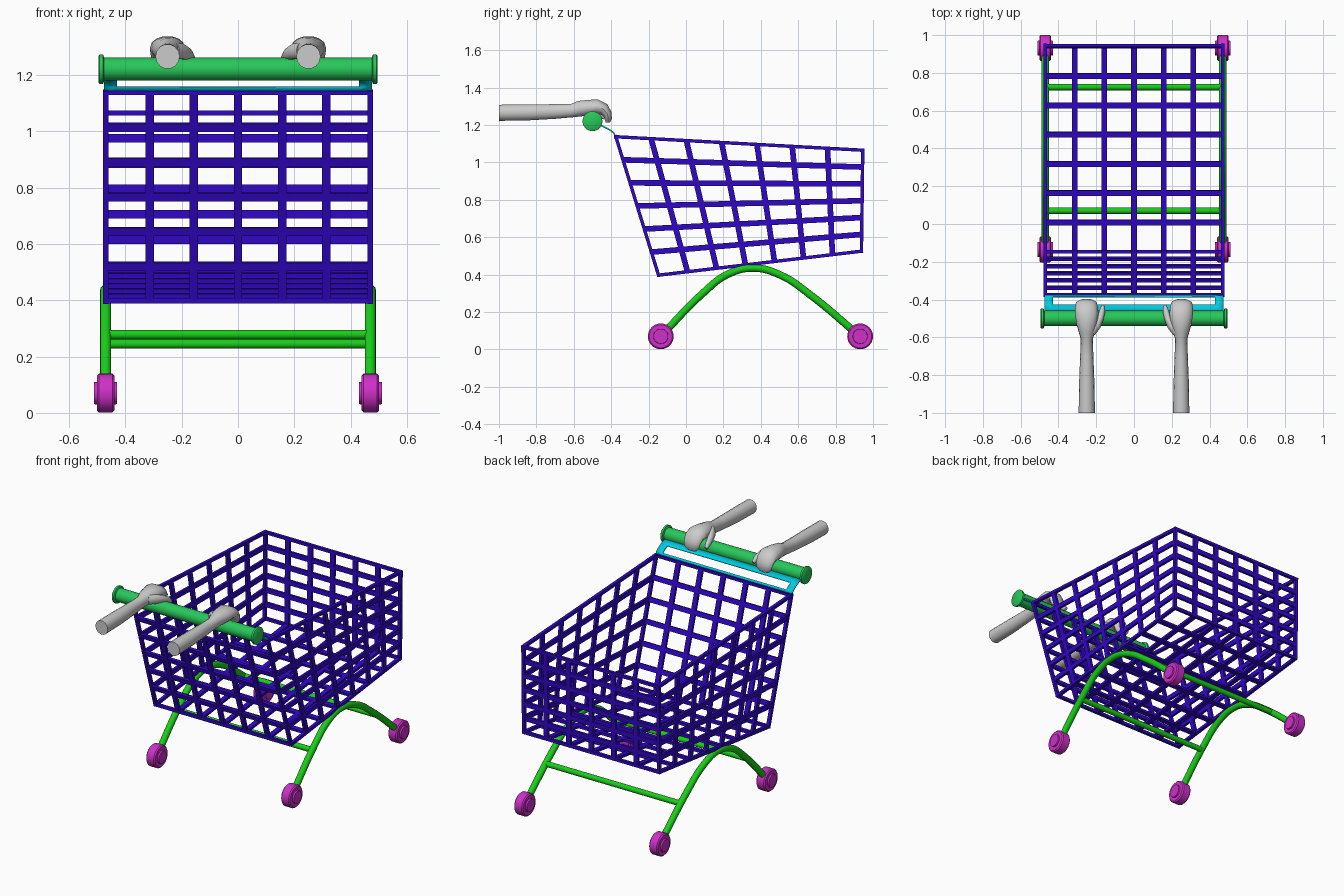
import bpy, bmesh, math
from mathutils import Vector

if "Cube" in bpy.data.objects:
    bpy.data.objects.remove(bpy.data.objects["Cube"])


def material(name, rgb):
    m = bpy.data.materials.new(name)
    m.diffuse_color = (*rgb, 1)
    m.use_nodes = True
    m.node_tree.nodes["Principled BSDF"].inputs["Base Color"].default_value = m.diffuse_color
    return m


BLUE = material("blue", (0.03, 0.002, 0.55))
GREEN = material("green", (0.01, 0.62, 0.01))
MINT = material("mint", (0.02, 0.58, 0.10))
CYAN = material("cyan", (0.0, 0.60, 0.75))
PINK = material("magenta", (0.62, 0.03, 0.58))


def finish(bm, name, mat=None, smooth=True):
    bmesh.ops.recalc_face_normals(bm, faces=bm.faces[:])
    me = bpy.data.meshes.new(name)
    bm.to_mesh(me)
    bm.free()
    ob = bpy.data.objects.new(name, me)
    bpy.context.collection.objects.link(ob)
    if mat:
        me.materials.append(mat)
    if smooth:
        bpy.ops.object.select_all(action='DESELECT')
        bpy.context.view_layer.objects.active = ob
        ob.select_set(True)
        bpy.ops.object.shade_smooth_by_angle(angle=math.radians(40))
    return ob


def loft(bm, rings):
    """Skin a list of rings of points and cap both ends."""
    rows = [[bm.verts.new(p) for p in r] for r in rings]
    n = len(rows[0])
    for a, b in zip(rows, rows[1:]):
        for i in range(n):
            bm.faces.new((a[i], a[(i + 1) % n], b[(i + 1) % n], b[i]))
    bm.faces.new(rows[0])
    bm.faces.new(rows[-1])


def turned(name, profile, y, z, mat, n=32):
    """Lathe (x, radius) pairs around an axis parallel to x."""
    bm = bmesh.new()
    loft(bm, [[(x, y + r * math.cos(2 * math.pi * i / n), z + r * math.sin(2 * math.pi * i / n))
               for i in range(n)] for x, r in profile])
    return finish(bm, name, mat)


def bar(bm, p, q, normal, width, thick):
    d = (q - p).normalized()
    n = normal.normalized()
    s = d.cross(n) * width / 2
    n = n * thick / 2
    loft(bm, [[c + s + n, c - s + n, c - s - n, c + s - n] for c in (p, q)])


# Basket: five panels of flat bars inside a thin frame
W = 0.47
side = [(-0.375, 1.137), (0.945, 1.065), (0.938, 0.525), (-0.147, 0.397)]
L = [Vector((-W, *p)) for p in side]
R = [Vector((W, *p)) for p in side]


def panel(bm, a, b, c, d, nu, nv):
    """Corners a-b along the top, d-c along the bottom."""
    n = (b - a).cross(d - a)
    for i in range(1, nu):
        bar(bm, a.lerp(b, i / nu), d.lerp(c, i / nu), n, 0.03, 0.016)
    for j in range(1, nv):
        bar(bm, a.lerp(d, j / nv), b.lerp(c, j / nv), n, 0.03, 0.0155)


bm = bmesh.new()
for S in (L, R):
    panel(bm, *S, 7, 6)
panel(bm, L[0], R[0], R[3], L[3], 6, 6)
panel(bm, L[1], R[1], R[2], L[2], 6, 6)
panel(bm, L[3], R[3], R[2], L[2], 6, 7)
X = Vector((1, 0, 0))
for i in range(4):
    for S in (L, R):
        e = (S[(i + 1) % 4] - S[i]).normalized() * 0.009
        bar(bm, S[i] - e, S[(i + 1) % 4] + e, X, 0.018, 0.02)
    bar(bm, L[i], R[i], Vector((0, 0, 1)), 0.018, 0.018)
finish(bm, "basket", BLUE, smooth=False)

# Curved handle bracket with an open middle
prof = [(-0.378, 1.14), (-0.386, 1.157), (-0.405, 1.172), (-0.428, 1.185), (-0.468, 1.203)]
cols = [-0.475, -0.43, 0.43, 0.475]
bm = bmesh.new()
g = [[bm.verts.new((x, *p)) for x in cols] for p in prof]
for j in range(4):
    for i in range(3):
        if i != 1 or j in (0, 3):
            bm.faces.new((g[j][i], g[j][i + 1], g[j + 1][i + 1], g[j + 1][i]))
bracket = finish(bm, "handle_bracket", CYAN)
mod = bracket.modifiers.new("thickness", 'SOLIDIFY')
mod.thickness = 0.008
mod.offset = 0

# Push handle with end flanges
turned("push_handle", [(-0.495, 0.048), (-0.491, 0.053), (-0.479, 0.053), (-0.475, 0.041),
                       (0.475, 0.041), (0.479, 0.053), (0.491, 0.053), (0.495, 0.048)],
       -0.5, 1.22, MINT)


# Tubular legs and cross bars
def tube(name, pts, r):
    cu = bpy.data.curves.new(name, 'CURVE')
    cu.dimensions = '3D'
    cu.bevel_depth = r
    cu.bevel_resolution = 4
    cu.resolution_u = 8
    cu.use_fill_caps = True
    sp = cu.splines.new('BEZIER')
    sp.bezier_points.add(len(pts) - 1)
    for b, p in zip(sp.bezier_points, pts):
        b.co = p
        b.handle_left_type = b.handle_right_type = 'AUTO'
    cu.materials.append(GREEN)
    ob = bpy.data.objects.new(name, cu)
    bpy.context.collection.objects.link(ob)


leg = [(-0.135, 0.07), (0.09, 0.30), (0.22, 0.40), (0.36, 0.435), (0.51, 0.395), (0.66, 0.295), (0.93, 0.07)]
for s, tag in ((-1, "left"), (1, "right")):
    tube("leg_frame_" + tag, [(s * W, *p) for p in leg], 0.02)
for y, z, tag in ((0.07, 0.278, "front"), (0.725, 0.245, "back")):
    tube("cross_bar_" + tag, [(-W, y, z), (W, y, z)], 0.017)

# Wheels with raised hubs
half = [(0.041, 0.034), (0.041, 0.039), (0.031, 0.040), (0.031, 0.062), (0.024, 0.069)]
for s in (-1, 1):
    for y in (-0.135, 0.931):
        turned("wheel", [(s * W - x, r) for x, r in half] + [(s * W + x, r) for x, r in reversed(half)],
               y, 0.07, PINK)


# Gripping hands with forearms: oval sections along a path
def limb(bm, s, sections, n=14):
    pts = [Vector(t[:3]) for t in sections]
    rings = []
    for i, t in enumerate(sections):
        d = (pts[min(i + 1, len(pts) - 1)] - pts[max(i - 1, 0)]).normalized()
        u = (X - d * d.x).normalized()
        v = u.cross(d)
        ring = []
        for k in range(n):
            a = 2 * math.pi * k / n
            p = pts[i] + u * t[3] * math.cos(a) + v * t[4] * math.sin(a)
            ring.append((p.x * s, p.y, p.z))
        rings.append(ring)
    loft(bm, rings)


arm = [(0.25, -1.0, 1.265, 0.043, 0.044), (0.25, -0.85, 1.267, 0.041, 0.044),
       (0.25, -0.70, 1.272, 0.035, 0.040), (0.25, -0.61, 1.277, 0.032, 0.037),
       (0.25, -0.57, 1.287, 0.043, 0.043), (0.25, -0.525, 1.292, 0.056, 0.043),
       (0.25, -0.475, 1.297, 0.062, 0.041), (0.252, -0.44, 1.284, 0.060, 0.034),
       (0.252, -0.42, 1.258, 0.056, 0.025), (0.252, -0.416, 1.232, 0.050, 0.020),
       (0.252, -0.418, 1.213, 0.034, 0.012)]
thumb = [(0.225, -0.575, 1.285, 0.022, 0.03), (0.198, -0.54, 1.283, 0.022, 0.028),
         (0.178, -0.50, 1.274, 0.018, 0.022), (0.168, -0.46, 1.258, 0.016, 0.018),
         (0.164, -0.435, 1.238, 0.009, 0.011)]
for s, tag in ((-1, "left"), (1, "right")):
    bm = bmesh.new()
    limb(bm, s, arm)
    limb(bm, s, thumb)
    finish(bm, "hand_" + tag)
